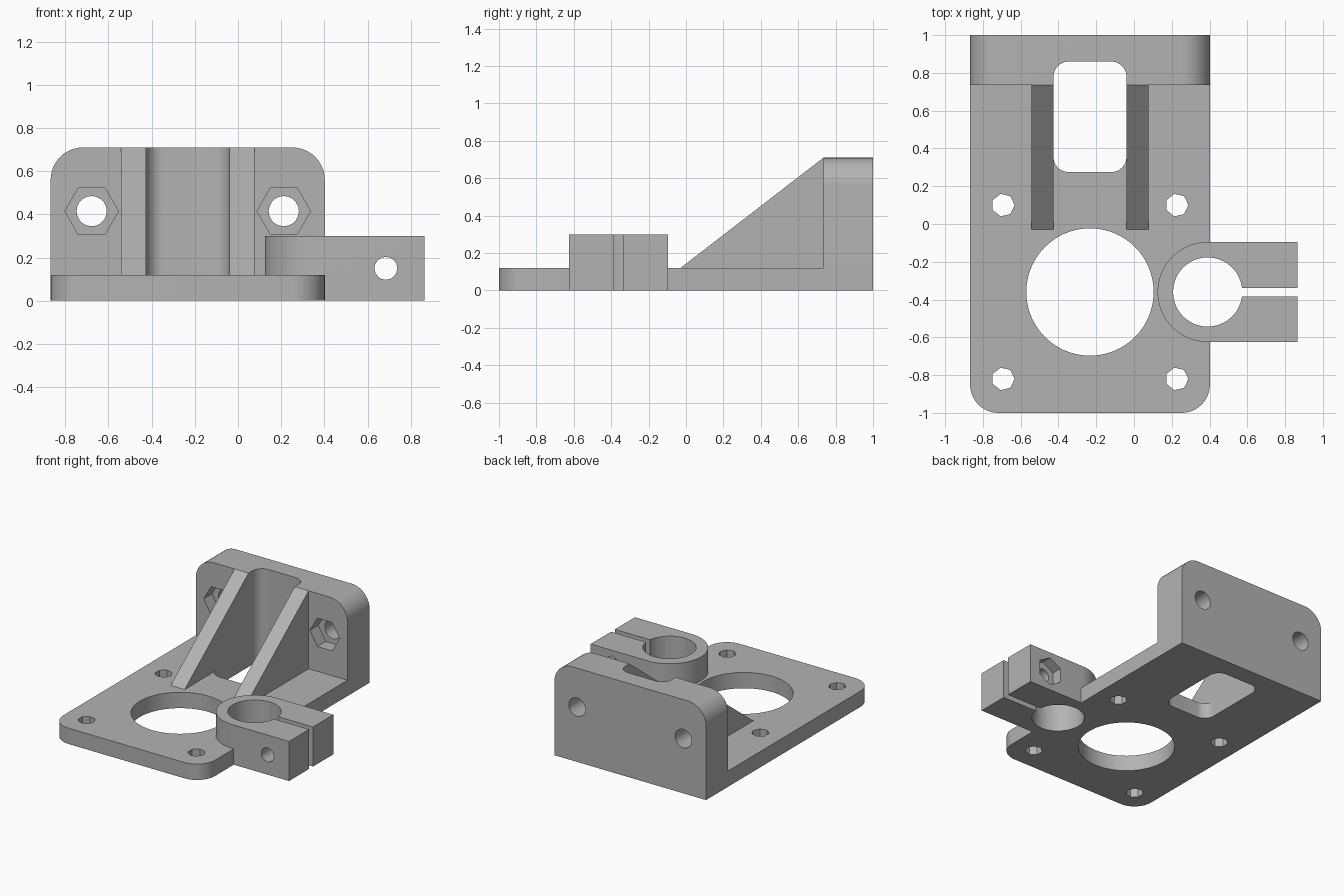
import bpy, bmesh, math
from mathutils import Vector

cube = bpy.data.objects.get("Cube")
if cube:
    bpy.data.objects.remove(cube, do_unlink=True)

grey = bpy.data.materials.new("plain grey")
grey.use_nodes = True
COLOUR = (0.45, 0.45, 0.45, 1)
grey.diffuse_color = COLOUR
grey.node_tree.nodes["Principled BSDF"].inputs["Base Color"].default_value = COLOUR


def prism(name, points, axis, lo, hi):
    """Extrude a 2D outline along an axis from lo to hi."""
    place = {"x": lambda a, b: (lo, a, b),
             "y": lambda a, b: (a, lo, b),
             "z": lambda a, b: (a, b, lo)}[axis]
    step = Vector([(hi - lo) * (axis == k) for k in "xyz"])
    bm = bmesh.new()
    face = bm.faces.new([bm.verts.new(place(a, b)) for a, b in points])
    out = bmesh.ops.extrude_face_region(bm, geom=[face], use_keep_orig=True)
    moved = [v for v in out["geom"] if isinstance(v, bmesh.types.BMVert)]
    bmesh.ops.translate(bm, verts=moved, vec=step)
    bmesh.ops.recalc_face_normals(bm, faces=bm.faces)
    mesh = bpy.data.meshes.new(name)
    bm.to_mesh(mesh)
    bm.free()
    mesh.materials.append(grey)
    obj = bpy.data.objects.new(name, mesh)
    bpy.context.collection.objects.link(obj)
    return obj


def arc(cx, cy, r, start, end, n):
    angles = [math.radians(start + (end - start) * i / n) for i in range(n + 1)]
    return [(cx + r * math.cos(t), cy + r * math.sin(t)) for t in angles]


def circle(cx, cy, r, n, start=0):
    return arc(cx, cy, r, start, start + 360, n)[:-1]


def rounded(x0, x1, y0, y1, radii):
    """Rectangle with a radius per corner: upper right, then anticlockwise."""
    corners = [(x1, y1, -1, -1), (x0, y1, 1, -1), (x0, y0, 1, 1), (x1, y0, -1, 1)]
    pts = []
    for i, ((x, y, sx, sy), r) in enumerate(zip(corners, radii)):
        pts += arc(x + sx * r, y + sy * r, r, 90 * i, 90 * i + 90, 12) if r else [(x, y)]
    return pts


def combine(target, tool, operation):
    mod = target.modifiers.new(operation.lower(), "BOOLEAN")
    mod.operation, mod.solver, mod.object = operation, "EXACT", tool
    bpy.context.view_layer.objects.active = target
    bpy.ops.object.modifier_apply(modifier=mod.name)
    bpy.data.objects.remove(tool, do_unlink=True)


MID, HALF = -0.233, 0.635          # centre line and half width of the plate
LEFT, RIGHT = MID - HALF, MID + HALF
THICK, TOP, WALL = 0.12, 0.71, 0.735
MOTOR_Y = -0.36
CLAMP_X, CLAMP_R, CLAMP_END = 0.39, 0.265, 0.865
BOLT_X, BOLT_Z = 0.685, 0.15

# Base plate with rounded front corners, and upright back wall
bracket = prism("mounting_bracket", rounded(LEFT, RIGHT, -1, 1, (0, 0, 0.15, 0.15)), "z", 0, THICK)
combine(bracket, prism("back_wall", rounded(LEFT, RIGHT, 0, TOP, (0.15, 0.15, 0, 0)), "y", WALL, 1), "UNION")

# Clamp body: half round joined to a square block
clamp = arc(CLAMP_X, MOTOR_Y, CLAMP_R, 90, 270, 40)
clamp += [(CLAMP_END, MOTOR_Y - CLAMP_R), (CLAMP_END, MOTOR_Y + CLAMP_R)]
combine(bracket, prism("rod_clamp", clamp, "z", 0, 0.3), "UNION")

# Window, motor opening, clamp bore and clamp slit
cutters = [
    prism("window", rounded(MID - 0.193, MID + 0.193, 0.275, 0.86, [0.08] * 4), "z", -1, 2),
    prism("motor_opening", circle(MID, MOTOR_Y, 0.337, 72), "z", -1, 2),
    prism("clamp_bore", circle(CLAMP_X, MOTOR_Y, 0.183, 56), "z", -1, 2),
    prism("clamp_slit", rounded(0.5, 1, -0.385, -0.338, [0] * 4), "z", -1, 2),
    # Clamp bolt hole and nut pocket
    prism("clamp_bolt", circle(BOLT_X, BOLT_Z, 0.053, 16), "y", -0.8, 0),
    prism("clamp_nut", circle(BOLT_X, BOLT_Z, 0.108, 6, 30), "y", -0.175, 0),
]
for side in (-1, 1):
    # Wall bolt holes with nut pockets on the front
    x = MID + side * 0.445
    cutters.append(prism("wall_bolt", circle(x, 0.415, 0.07, 20), "y", 0.6, 1.2))
    cutters.append(prism("wall_nut", circle(x, 0.415, 0.124, 6), "y", 0.6, WALL + 0.1))
    # Plate screw holes
    for end in (-1, 1):
        cutters.append(prism("plate_screw", circle(MID + side * 0.46, MOTOR_Y + end * 0.46, 0.061, 7), "z", -1, 0.5))
for cutter in cutters:
    combine(bracket, cutter, "DIFFERENCE")

# Pair of sloping ribs, sunk slightly into plate and wall
rib = [(-0.03, THICK), (0.05, 0.06), (0.76, 0.06), (0.76, 0.69), (WALL, TOP)]
for side in (-1, 1):
    inner, outer = MID + side * 0.193, MID + side * 0.31
    combine(bracket, prism("rib", rib, "x", min(inner, outer), max(inner, outer)), "UNION")

# Smooth the round surfaces, keep the edges crisp
bpy.ops.object.select_all(action="DESELECT")
bracket.select_set(True)
bpy.context.view_layer.objects.active = bracket
bpy.ops.object.shade_smooth_by_angle(angle=math.radians(30))
